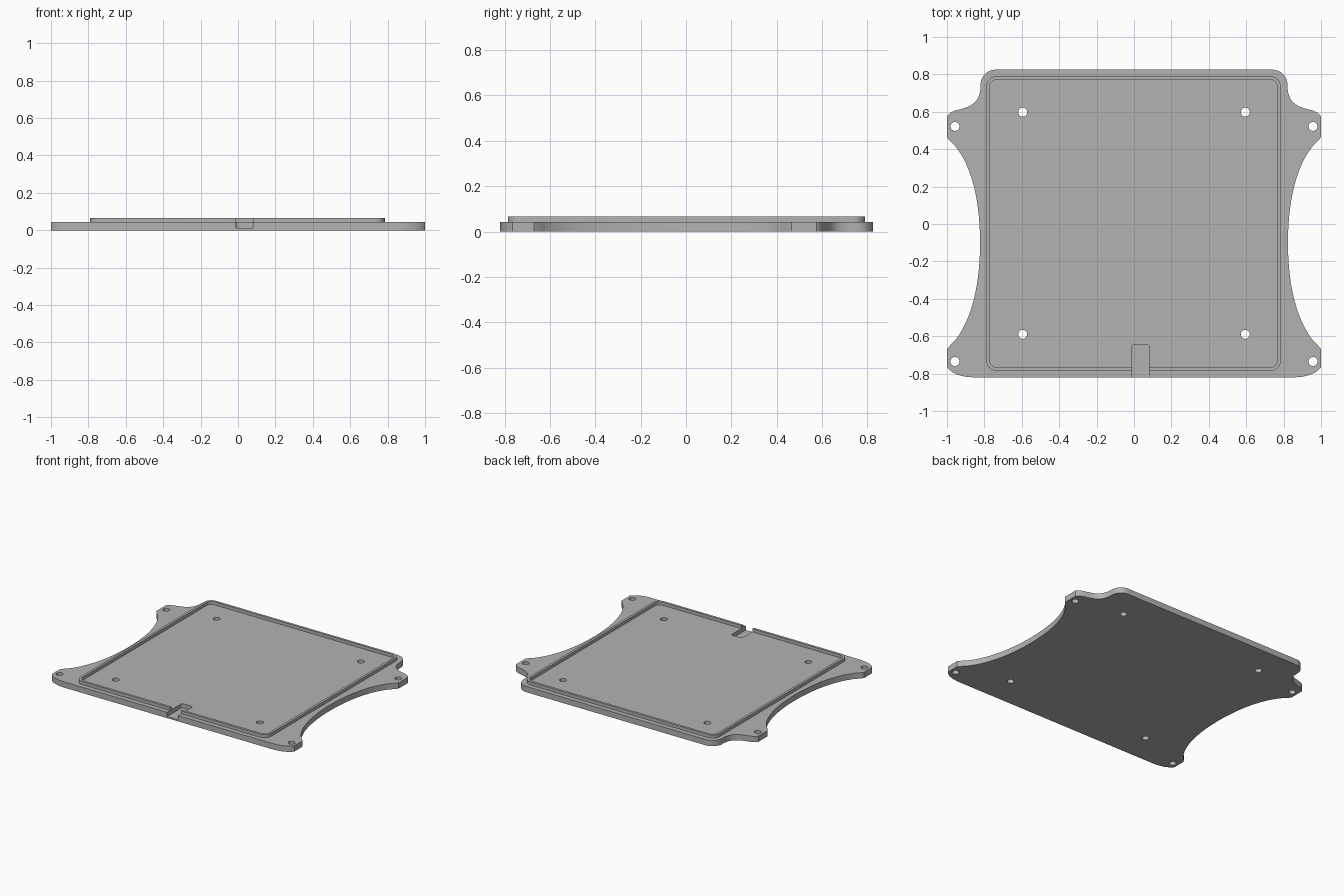
import bpy, bmesh, math
from mathutils import Vector
from mathutils.geometry import interpolate_bezier

if "Cube" in bpy.data.objects:
    bpy.data.objects.remove(bpy.data.objects["Cube"])

PLATE_TOP, RIM_TOP = 0.043, 0.066

grey = bpy.data.materials.new("light grey")
grey.diffuse_color = (0.45, 0.45, 0.45, 1)
grey.use_nodes = True
grey.node_tree.nodes["Principled BSDF"].inputs["Base Color"].default_value = grey.diffuse_color


def prism(name, outline, z0, z1):
    """Closed solid from a 2D outline."""
    bm = bmesh.new()
    face = bm.faces.new([bm.verts.new((x, y, z0)) for x, y in outline])
    up = bmesh.ops.extrude_face_region(bm, geom=[face])["geom"]
    bmesh.ops.translate(bm, vec=(0, 0, z1 - z0),
                        verts=[v for v in up if isinstance(v, bmesh.types.BMVert)])
    bmesh.ops.recalc_face_normals(bm, faces=bm.faces[:])
    me = bpy.data.meshes.new(name)
    bm.to_mesh(me)
    bm.free()
    ob = bpy.data.objects.new(name, me)
    bpy.context.collection.objects.link(ob)
    me.materials.append(grey)
    return ob


def circle(cx, cy, r, n=24):
    return [(cx + r * math.cos(2 * math.pi * i / n), cy + r * math.sin(2 * math.pi * i / n))
            for i in range(n)]


def rounded_rect(x0, x1, y0, y1, r, n=8):
    pts = []
    for k, (cx, cy) in enumerate([(x1 - r, y1 - r), (x0 + r, y1 - r),
                                  (x0 + r, y0 + r), (x1 - r, y0 + r)]):
        for i in range(n + 1):
            a = math.pi / 2 * (k + i / n)
            pts.append((cx + r * math.cos(a), cy + r * math.sin(a)))
    return pts


def cut(target, cutters):
    for c in cutters:
        m = target.modifiers.new("cut", "BOOLEAN")
        m.operation, m.solver, m.object = "DIFFERENCE", "EXACT", c
        bpy.context.view_layer.objects.active = target
        bpy.ops.object.modifier_apply(modifier=m.name)


def smooth(ob):
    bpy.ops.object.select_all(action="DESELECT")
    ob.select_set(True)
    bpy.context.view_layer.objects.active = ob
    bpy.ops.object.shade_smooth_by_angle(angle=math.radians(30))


# Right half of the plate outline, back to front: bezier spans (start, handle, handle, end)
spans = [
    ((.74, .825), (.785, .825), (.82, .79), (.82, .745)),       # back corner
    ((.82, .745), (.82, .64), (.88, .625), (.955, .607)),       # neck to back ear
    ((.955, .607), (.975, .60), (.99, .59), (1.0, .575)),       # back ear
    ((1.0, .465), (.99, .45), (.975, .435), (.955, .415)),
    ((.955, .415), (.86, .30), (.823, .10), (.823, -.10)),      # waist
    ((.823, -.10), (.823, -.30), (.86, -.50), (.955, -.62)),
    ((.955, -.62), (.975, -.64), (.99, -.655), (1.0, -.67)),    # front ear
    ((1.0, -.765), (.975, -.80), (.92, -.82), (.85, -.82)),
]
right = []
for s in spans:
    for p in interpolate_bezier(*[Vector(q) for q in s], 14):
        if not right or (Vector(right[-1]) - p).length > 1e-4:
            right.append((p.x, p.y))
outline = right + [(-x, y) for x, y in reversed(right)]
plate = prism("base_plate", outline, 0, PLATE_TOP)

# Screw holes: four in the floor, four in the ears
holes = [(sx * x, y) for x, y in [(.595, .598), (.595, -.59), (.957, .522), (.957, -.735)]
         for sx in (-1, 1)]
cutters = [prism("hole_cutter", circle(x, y, .024), -.1, .2) for x, y in holes]

# Cable channel: a slot with rounded lower edges, open at the front
notch = prism("channel_cutter", rounded_rect(-.01, .08, -.9, -.645, .012, 4), .012, .2)
bev = notch.modifiers.new("round bottom", "BEVEL")
bev.width, bev.segments, bev.limit_method = .02, 4, "WEIGHT"
w = notch.data.attributes.new("bevel_weight_edge", "FLOAT", "EDGE")
for e in notch.data.edges:
    vs = [notch.data.vertices[i].co for i in e.vertices]
    if all(v.z < .1 for v in vs) and all(-.88 > v.y or v.y < -.65 for v in vs) \
            and abs(vs[0].y - vs[1].y) > .1:
        w.data[e.index].value = 1.0

# Raised rim around the floor
rim = prism("raised_rim", rounded_rect(-.79, .785, -.785, .79, .055), PLATE_TOP - .002, RIM_TOP)
inner = prism("rim_cutter", rounded_rect(-.772, .767, -.767, .772, .04), -.1, .2)

cut(plate, cutters + [notch])
cut(rim, [inner, notch])
for ob in cutters + [notch, inner]:
    bpy.data.objects.remove(ob)
for ob in (plate, rim):
    smooth(ob)
